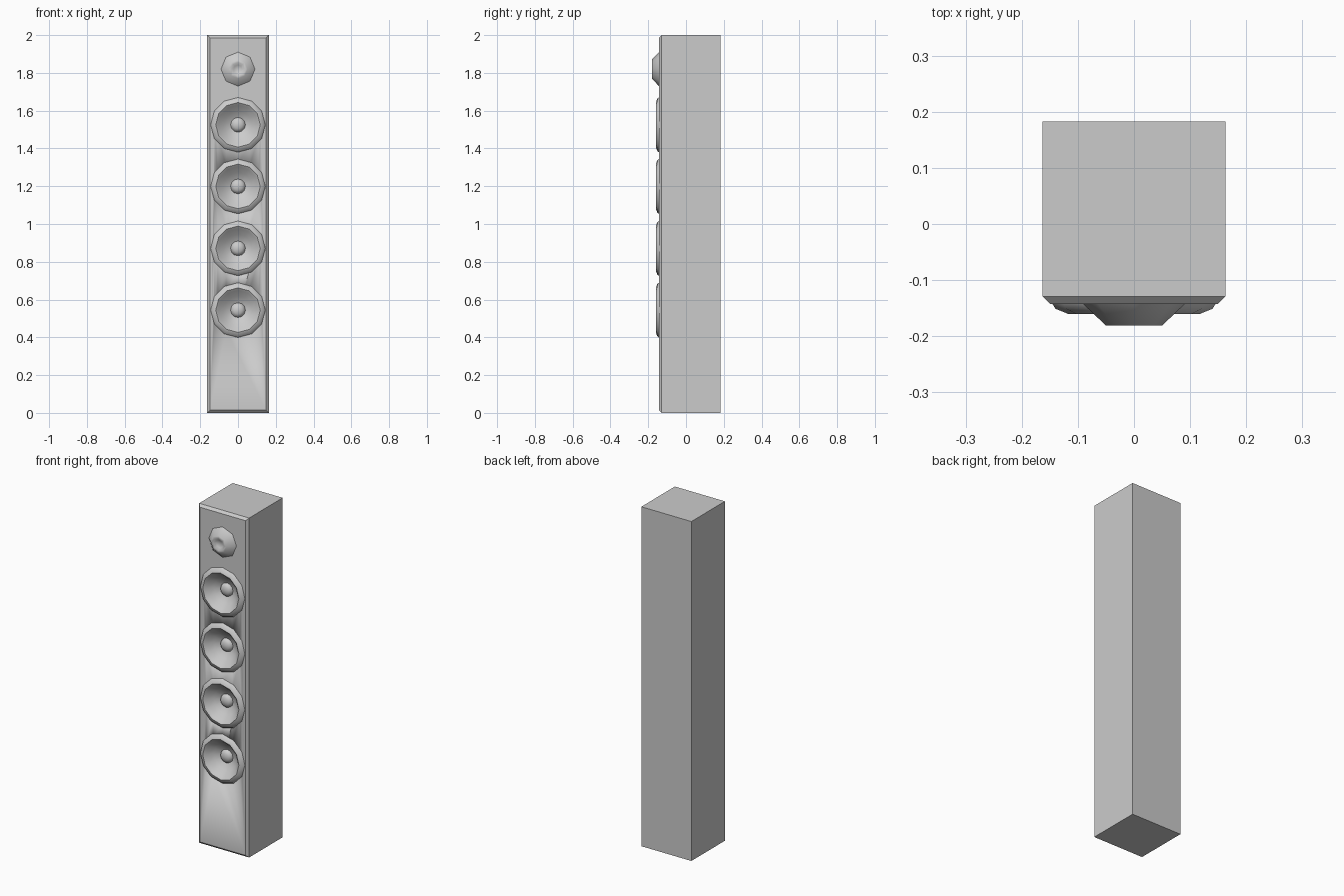
import bpy, bmesh
from math import sin, cos, pi, radians

cube = bpy.data.objects.get("Cube")
if cube:
    bpy.data.objects.remove(cube, do_unlink=True)

grey = bpy.data.materials.new("plain_grey")
grey.use_nodes = True
colour = (0.6, 0.6, 0.6, 1)
grey.diffuse_color = colour
grey.node_tree.nodes["Principled BSDF"].inputs["Base Color"].default_value = colour

HALF, FRONT, BACK, HEIGHT = 0.163, -0.143, 0.183, 2.0
WOOFER_Z = [1.525, 1.199, 0.871, 0.544]
TWEETER_Z = 1.82


def finish(name, bm, angle=35):
    bmesh.ops.recalc_face_normals(bm, faces=bm.faces)
    mesh = bpy.data.meshes.new(name)
    bm.to_mesh(mesh)
    bm.free()
    mesh.materials.append(grey)
    obj = bpy.data.objects.new(name, mesh)
    bpy.context.collection.objects.link(obj)
    bpy.ops.object.select_all(action="DESELECT")
    obj.select_set(True)
    bpy.context.view_layer.objects.active = obj
    bpy.ops.object.shade_smooth_by_angle(angle=radians(angle))
    return obj


def lathe(name, profile, sides, z, angle=35, cap_start=False):
    """Turn (radius, y) points round an axis running front to back."""
    bm = bmesh.new()
    rings = []
    for r, y in profile:
        count = sides if r > 0 else 1
        rings.append([bm.verts.new((r * sin(2 * pi * i / sides), y,
                                    z + r * cos(2 * pi * i / sides)))
                      for i in range(count)])
    for a, b in zip(rings, rings[1:]):
        for i in range(sides):
            j = (i + 1) % sides
            if len(b) == 1:
                bm.faces.new((a[i], a[j], b[0]))
            else:
                bm.faces.new((a[i], a[j], b[j], b[i]))
    if cap_start:
        bm.faces.new(rings[0])
        bm.faces.new(rings[-1])
    obj = finish(name, bm, angle)
    return obj


# Cabinet: box with chamfered front edges
bm = bmesh.new()
bmesh.ops.create_cube(bm, size=1)
for v in bm.verts:
    v.co = (v.co.x * 2 * HALF, BACK if v.co.y > 0 else FRONT, (v.co.z + 0.5) * HEIGHT)
front_edges = [e for e in bm.edges if all(v.co.y < 0 for v in e.verts)]
bmesh.ops.bevel(bm, geom=front_edges, offset=0.014, segments=1, affect="EDGES")
cabinet = finish("cabinet", bm)

# Openings in the front for the woofer cones
for z in WOOFER_Z:
    cutter = lathe("opening_cutter", [(0.125, FRONT - 0.05), (0.125, FRONT + 0.1)],
                   12, z, cap_start=True)
    cutter.hide_render = True
    cut = cabinet.modifiers.new("opening", "BOOLEAN")
    cut.object, cut.operation, cut.solver = cutter, "DIFFERENCE", "EXACT"
    bpy.context.view_layer.objects.active = cabinet
    bpy.ops.object.modifier_apply(modifier=cut.name)
    bpy.data.objects.remove(cutter, do_unlink=True)

# Woofers: faceted rim, sunken cone and domed cap
for n, z in enumerate(WOOFER_Z, 1):
    lathe(f"woofer_cone_{n}", [(0.145, FRONT), (0.14, -0.151), (0.118, -0.16),
                               (0.105, -0.15), (0.075, -0.118), (0.035, -0.1)], 12, z, 50)
    lathe(f"woofer_cap_{n}", [(0.04, -0.1), (0.036, -0.112), (0.022, -0.121),
                              (0, -0.125)], 12, z, 60)

# Tweeter: eight-sided horn with a shallow dish in its tip
lathe("tweeter", [(0.09, FRONT), (0.05, -0.181), (0.036, -0.181), (0.022, -0.171),
                  (0, -0.167)], 8, TWEETER_Z, 50)
